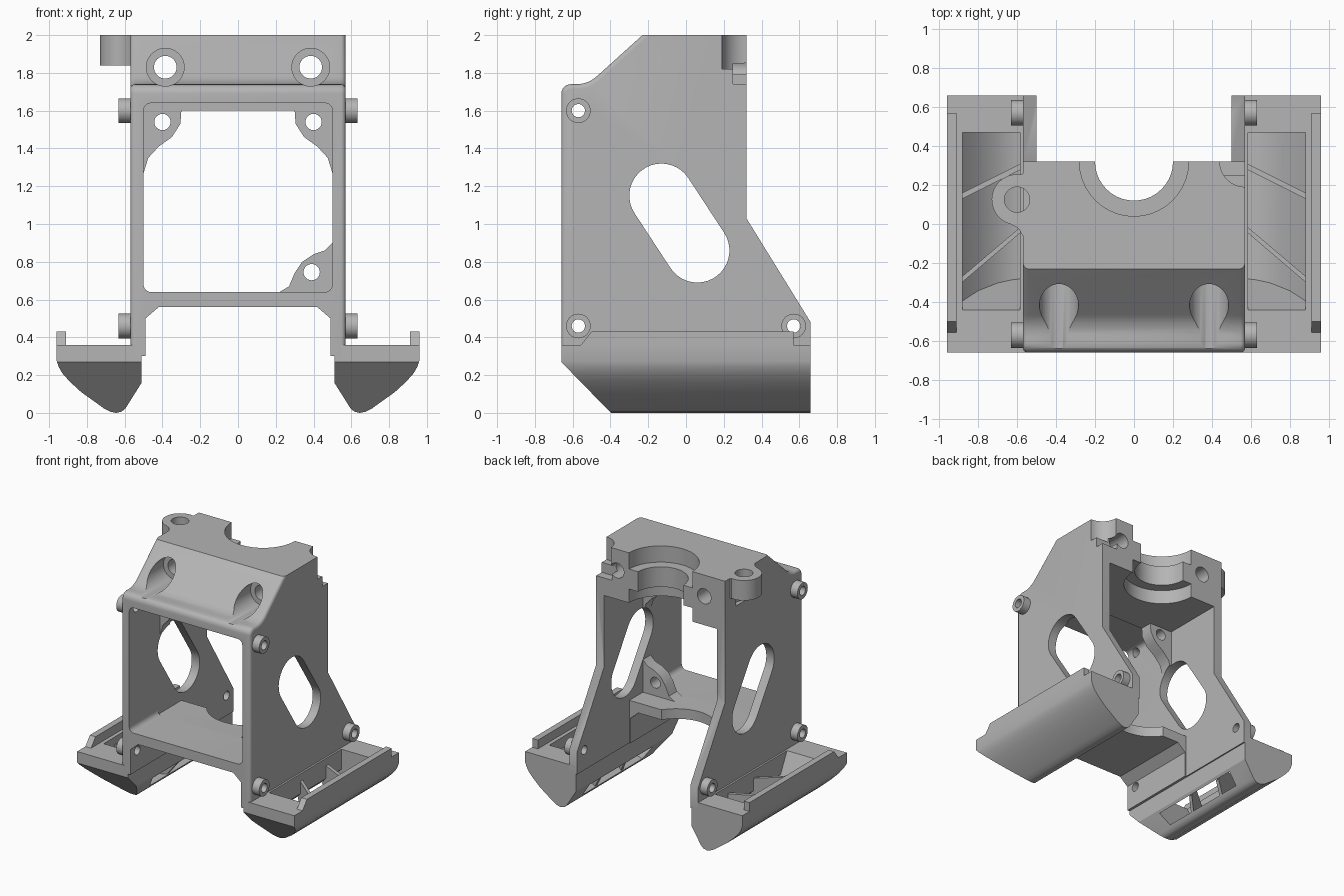
import bpy, bmesh, math
from mathutils import Vector

if "Cube" in bpy.data.objects:
    bpy.data.objects.remove(bpy.data.objects["Cube"])

grey = bpy.data.materials.new("matte grey")
grey.use_nodes = True
grey.diffuse_color = (0.46, 0.46, 0.46, 1)
grey.node_tree.nodes["Principled BSDF"].inputs["Base Color"].default_value = grey.diffuse_color

AXES = {"x": lambda a, b, d: (d, a, b),
        "y": lambda a, b, d: (a, d, b),
        "z": lambda a, b, d: (a, b, d)}


def prism(name, axis, pts, lo, hi, shift=None):
    """Extrude a 2D outline along an axis; shift optionally moves the vertices."""
    bm = bmesh.new()
    ends = []
    for d in (lo, hi):
        ends.append([bm.verts.new(AXES[axis](a, b, d)) for a, b in pts])
    bm.faces.new(ends[0])
    bm.faces.new(ends[1][::-1])
    n = len(pts)
    for i in range(n):
        j = (i + 1) % n
        bm.faces.new((ends[0][j], ends[0][i], ends[1][i], ends[1][j]))
    if shift:
        for v in bm.verts:
            v.co = shift(v.co)
    bmesh.ops.recalc_face_normals(bm, faces=bm.faces[:])
    mesh = bpy.data.meshes.new(name)
    bm.to_mesh(mesh)
    bm.free()
    mesh.materials.append(grey)
    ob = bpy.data.objects.new(name, mesh)
    bpy.context.collection.objects.link(ob)
    return ob


def arc(c, r, start=0, end=360, n=40):
    closed = end - start == 360
    angles = [math.radians(start + (end - start) * i / (n if closed else n - 1)) for i in range(n)]
    return [(c[0] + r * math.cos(t), c[1] + r * math.sin(t)) for t in angles]


def rod(name, axis, c, r, lo, hi):
    return prism(name, axis, arc(c, r), lo, hi)


def rect(a0, a1, b0, b1, r=0):
    if not r:
        return [(a0, b0), (a1, b0), (a1, b1), (a0, b1)]
    corners = ((a1 - r, b1 - r), (a0 + r, b1 - r), (a0 + r, b0 + r), (a1 - r, b0 + r))
    return [p for i, c in enumerate(corners) for p in arc(c, r, 90 * i, 90 * i + 90, 7)]


def boolean(ob, tools, op="DIFFERENCE"):
    for t in tools:
        m = ob.modifiers.new("cut", "BOOLEAN")
        m.operation, m.object, m.solver = op, t, "EXACT"
        mesh = bpy.data.meshes.new_from_object(
            ob.evaluated_get(bpy.context.evaluated_depsgraph_get()))
        ob.modifiers.clear()
        ob.data = mesh
        bpy.data.objects.remove(t)


def shade(ob):
    bpy.ops.object.select_all(action="DESELECT")
    ob.select_set(True)
    bpy.context.view_layer.objects.active = ob
    bpy.ops.object.shade_smooth_by_angle(angle=math.radians(32))


# Outer body: side outline with a rounded brow and fillet below the slope
outline = [(-0.66, 0.3), *arc((-0.61, 1.69), 0.05, 180, 90, 7),
           *arc((-0.58, 1.90), 0.16, 270, 314, 7), (-0.23, 2), (0.32, 2),
           (0.32, 1.03), (0.66, 0.48), (0.66, 0.3)]
body = prism("bracket_body", "x", outline, -0.57, 0.57)
bm = bmesh.new()
bm.from_mesh(body.data)
soft = [e for e in bm.edges
        if abs(e.verts[0].co.x - e.verts[1].co.x) < 0.01
        and all(v.co.y < -0.2 for v in e.verts)]
bmesh.ops.bevel(bm, geom=soft, offset=0.025, segments=4, affect="EDGES", profile=0.5)
bm.to_mesh(body.data)
bm.free()

# Fan pocket, airflow opening with three corner tabs, hollow rear
tab = [(-0.5, 1.27), (-0.475, 1.35), (-0.42, 1.41), (-0.35, 1.46), (-0.305, 1.53), (-0.3, 1.6)]
low_tab = [(0.22, 0.64), (0.27, 0.67), (0.3, 0.74), (0.34, 0.8), (0.4, 0.84), (0.46, 0.86), (0.5, 0.9)]
opening = tab + [(-x, z) for x, z in tab[::-1]] + low_tab[::-1] + [(-0.5, 0.64)]
arch = [(-0.49, 0), (-0.49, 0.5), (-0.42, 0.56), (0.42, 0.56), (0.49, 0.5), (0.49, 0)]
boolean(body, [
    prism("pocket", "y", rect(-0.5, 0.5, 0.64, 1.64, 0.04), -1, -0.27),
    prism("airway", "y", opening, -0.3, -0.15),
    prism("rear_hollow", "y", rect(-0.5, 0.5, 0.64, 1.6), -0.17, 1),
    prism("behind_floor", "y", rect(-0.5, 0.5, 0, 1.1), 0, 1),
    prism("leg_arch", "y", arch, -1, 1),
    rod("floor_scoop", "z", (-0.03, 0.17), 0.3, 0.4, 0.9),
])

# Slanted slot through both side plates
tilt = math.degrees(math.atan2(0.19, 0.29))
slot = arc((-0.13, 1.15), 0.17, tilt, tilt + 180, 20) + arc((0.06, 0.86), 0.17, tilt + 180, tilt + 360, 20)
boolean(body, [prism("side_slot", "x", slot, -1, 1)])

# Mounting ear on one side
ear = prism("mounting_ear", "z",
            [(-0.53, 0.3), (-0.57, 0.26)] + arc((-0.6, 0.125), 0.13, 80, 255, 24)
            + [(-0.595, -0.02), (-0.57, -0.06), (-0.53, -0.06)], 1.84, 2)
boolean(body, [ear], "UNION")

# Round seat in the roof with a step above and below, screw holes, rear corner notch
cuts = [rod("throat", "z", (0, 0.32), 0.2, 1.5, 2.1),
        rod("upper_seat", "z", (0, 0.32), 0.28, 1.87, 2.1),
        rod("lower_seat", "z", (0, 0.32), 0.28, 1.5, 1.71),
        rod("ear_hole", "z", (-0.6, 0.125), 0.065, 1.75, 2.1),
        rod("corner_notch", "z", (0.57, 0.32), 0.13, 1.82, 2.1),
        prism("notch_step", "x", rect(0.25, 0.4, 1.74, 1.85), 0.43, 0.7)]
for s in (-1, 1):
    cuts += [rod("bolt_hole", "y", (s * 0.385, 1.83), 0.06, -1, 1),
             rod("bolt_recess", "y", (s * 0.385, 1.83), 0.1, -1, -0.25),
             rod("fan_hole", "y", (s * 0.4, 1.54), 0.043, -0.4, 0)]
cuts.append(rod("fan_hole", "y", (0.39, 0.745), 0.043, -0.4, 0))
BOSSES = ((-0.57, 1.6), (-0.57, 0.46), (0.57, 0.46))
cuts += [rod("boss_hole", "x", c, 0.035, -1, 1) for c in BOSSES]
boolean(body, cuts)
shade(body)

# Feet: hollow air ducts, mirrored left and right
foot_shape = [(0.51, 0.34), (0.51, 0.16), (0.595, 0.025), (0.615, 0.007), (0.645, 0), (0.675, 0.006),
              (0.71, 0.024), (0.83, 0.11), (0.89, 0.165), (0.93, 0.21), (0.95, 0.245),
              (0.96, 0.275), (0.96, 0.36), (0.53, 0.36)]
duct = [(0.585, 0.4), (0.88, 0.4), (0.88, 0.27), (0.8, 0.165), (0.7, 0.085), (0.62, 0.05),
        (0.5, 0.03), (0.5, 0.12), (0.585, 0.2)]
vane = [(0.575, 0.3), (0.89, 0.3), (0.89, 0.26), (0.8, 0.155), (0.7, 0.075), (0.62, 0.04),
        (0.595, 0.04), (0.53, 0.14), (0.575, 0.2)]


def ramp(co):
    return Vector((co.x, co.y + (0.4 - co.z) * 0.5 if co.y < 0 else co.y, co.z))


for side, s in (("left", 1), ("right", -1)):
    def mir(pts):
        return [(s * a, b) for a, b in pts]

    foot = prism(side + "_foot", "y", mir(foot_shape), -0.66, 0.66)
    boolean(foot, [prism("toe_chamfer", "x", [(-0.7, 0.31), (-0.7, -0.1), (-0.3, -0.1)], -1, 1),
                   prism("duct", "y", mir(duct), -0.46, 0.47, ramp)])
    shade(foot)

    # Slanted vanes inside the duct
    for i, (y, k) in enumerate(((0.3, 0.5), (-0.03, 0.85))):
        prism(f"{side}_vane_{i + 1}", "y", mir(vane), y - 0.03, y,
              lambda co: Vector((co.x, co.y - (abs(co.x) - 0.6) * k, co.z)))

    # Raised lip on the outer edge, sloped at the front
    xs = sorted((s * 0.91, s * 0.96))
    prism(side + "_lip", "x", [(-0.56, 0.355), (-0.5, 0.43), (0.57, 0.43), (0.57, 0.355)], *xs)

    # Screw bosses
    for i, c in enumerate(BOSSES):
        boss = rod(f"{side}_boss_{i + 1}", "x", c, 0.065, *sorted((s * 0.56, s * 0.632)))
        boolean(boss, [rod("bore", "x", c, 0.035, -1, 1)])
        shade(boss)
